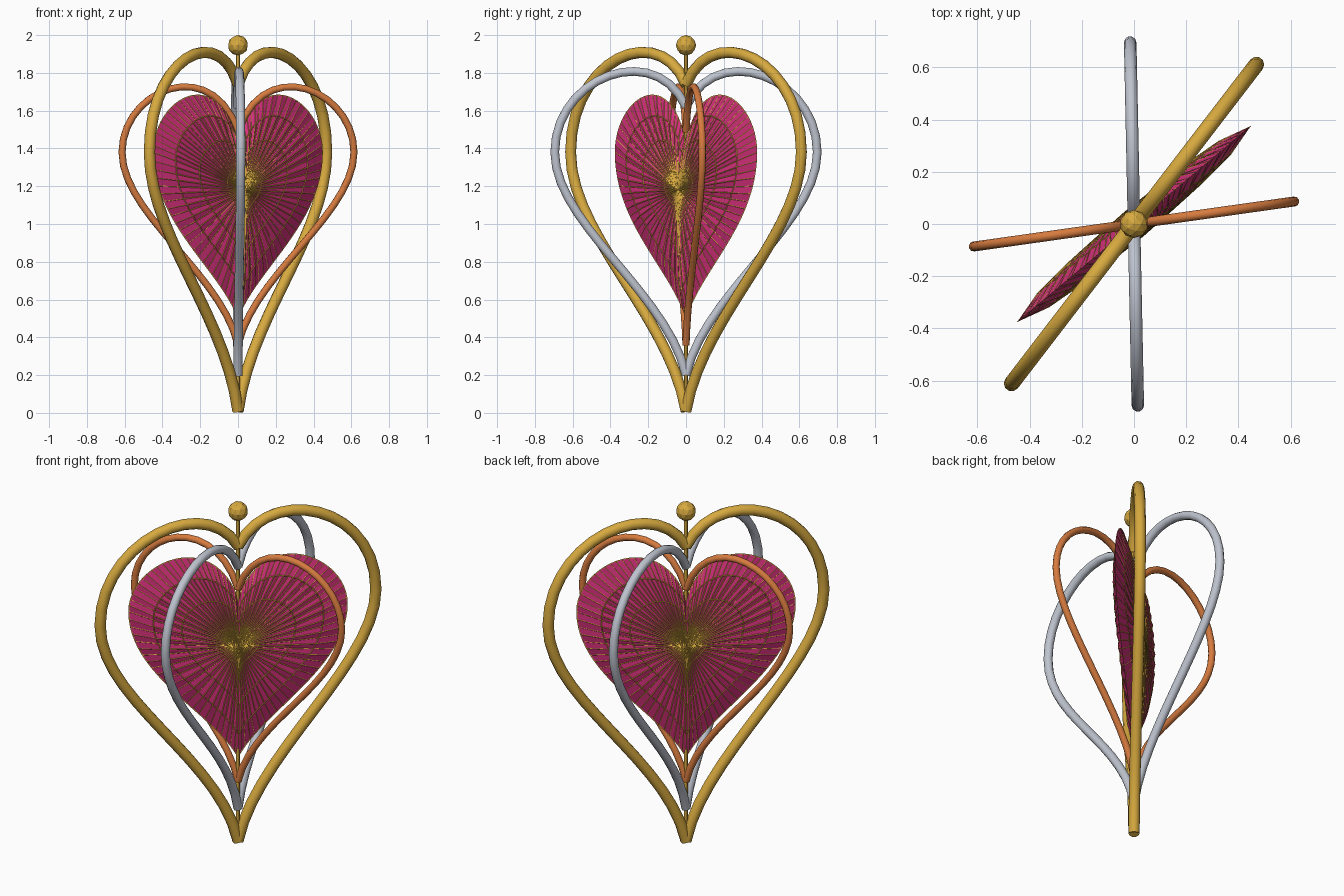
import bpy, bmesh
from math import radians

if "Cube" in bpy.data.objects:
    bpy.data.objects.remove(bpy.data.objects["Cube"])


def material(name, rgb):
    m = bpy.data.materials.new(name)
    m.diffuse_color = (*rgb, 1)
    m.use_nodes = True
    m.node_tree.nodes["Principled BSDF"].inputs["Base Color"].default_value = m.diffuse_color
    return m


GOLD = material("gold", (0.68, 0.40, 0.05))
SILVER = material("silver", (0.52, 0.55, 0.62))
COPPER = material("copper", (0.68, 0.20, 0.05))
PINK = material("pink", (0.66, 0.03, 0.20))


def bezier(p, n):
    pts = []
    for i in range(n + 1):
        t = i / n
        k = ((1 - t) ** 3, 3 * t * (1 - t) ** 2, 3 * t * t * (1 - t), t ** 3)
        pts.append(tuple(sum(k[j] * p[j][a] for j in range(4)) for a in (0, 1)))
    return pts


def half_heart(w, low, dip, top, n, h1=(0.14, 0.37), h2=0.68, mid=1.38):
    """Right half outline, from the bottom tip round to the top dip."""
    d = mid - low
    s = (top - 0.005 - 0.125 * (mid + dip)) / 0.375 / 2
    lower = bezier([(0, low), (h1[0] * w, low + h1[1] * d), (w, low + h2 * d), (w, mid)], n)
    upper = bezier([(w, mid), (w, s - 0.1), (0.23 * w, s + 0.1), (0, dip)], n)
    return lower + upper[1:]


def ring(name, w, low, dip, top, radius, angle, mat):
    cu = bpy.data.curves.new(name, "CURVE")
    cu.dimensions = "3D"
    cu.bevel_depth = radius
    cu.bevel_resolution = 3
    cu.use_fill_caps = True
    pts = half_heart(w, low, dip, top, 14)
    for side in (1, -1):
        sp = cu.splines.new("POLY")
        sp.points.add(len(pts) - 1)
        for p, (x, z) in zip(sp.points, pts):
            p.co = (side * x, 0, z, 1)
        sp.use_smooth = True
    cu.materials.append(mat)
    ob = bpy.data.objects.new(name, cu)
    ob.rotation_euler.z = radians(angle)
    bpy.context.collection.objects.link(ob)


# Three nested heart-shaped rings turned about the axis
ring("outer_ring", 0.77, 0.01, 1.74, 1.88, 0.030, 52.5, GOLD)
ring("middle_ring", 0.695, 0.20, 1.62, 1.79, 0.024, 91.2, SILVER)
ring("inner_ring", 0.62, 0.36, 1.49, 1.72, 0.019, 8, COPPER)

# Pleated lens-shaped heart: rings shrinking towards a raised hub
HUB = 1.18
right = half_heart(0.584, 0.50, 1.43, 1.68, 24, h1=(0.22, 0.3), h2=0.57)
outline = right + [(-x, z) for x, z in right[-2:0:-1]]
n = len(outline)
bm = bmesh.new()


def loop(scale, depth, pleat):
    return [bm.verts.new((x * scale, depth + (pleat if i % 2 else -pleat),
                          HUB + (z - HUB) * scale))
            for i, (x, z) in enumerate(outline)]


rim = loop(1, 0, 0)
for s in (1, -1):
    prev = rim
    for scale, depth in ((0.78, 0.03), (0.52, 0.045), (0.2, 0.053)):
        cur = loop(scale, s * depth, s * 0.004 * scale)
        for i in range(n):
            j = (i + 1) % n
            bm.faces.new((prev[i], prev[j], cur[j], cur[i]))
        prev = cur
    hub = bm.verts.new((0, s * 0.057, HUB))
    for i in range(n):
        bm.faces.new((prev[i], prev[(i + 1) % n], hub))
bmesh.ops.recalc_face_normals(bm, faces=bm.faces)

# Pink body and the gold wires along its edges
for name, mat in (("heart", PINK), ("heart_wires", GOLD)):
    me = bpy.data.meshes.new(name)
    bm.to_mesh(me)
    me.materials.append(mat)
    ob = bpy.data.objects.new(name, me)
    ob.rotation_euler.z = radians(40)
    bpy.context.collection.objects.link(ob)
    if mat is GOLD:
        mod = ob.modifiers.new("wires", "WIREFRAME")
        mod.thickness = 0.005
        mod.offset = 0
bm.free()

# Axis rod and faceted ball on top
bpy.ops.mesh.primitive_cylinder_add(vertices=12, radius=0.01, depth=1.92, location=(0, 0, 0.97))
rod = bpy.context.object
rod.name = "axis_rod"
rod.data.materials.append(GOLD)
bpy.ops.object.shade_smooth_by_angle()
bpy.ops.mesh.primitive_ico_sphere_add(subdivisions=2, radius=0.054, location=(0, 0, 1.946))
ball = bpy.context.object
ball.name = "top_ball"
ball.data.materials.append(GOLD)
